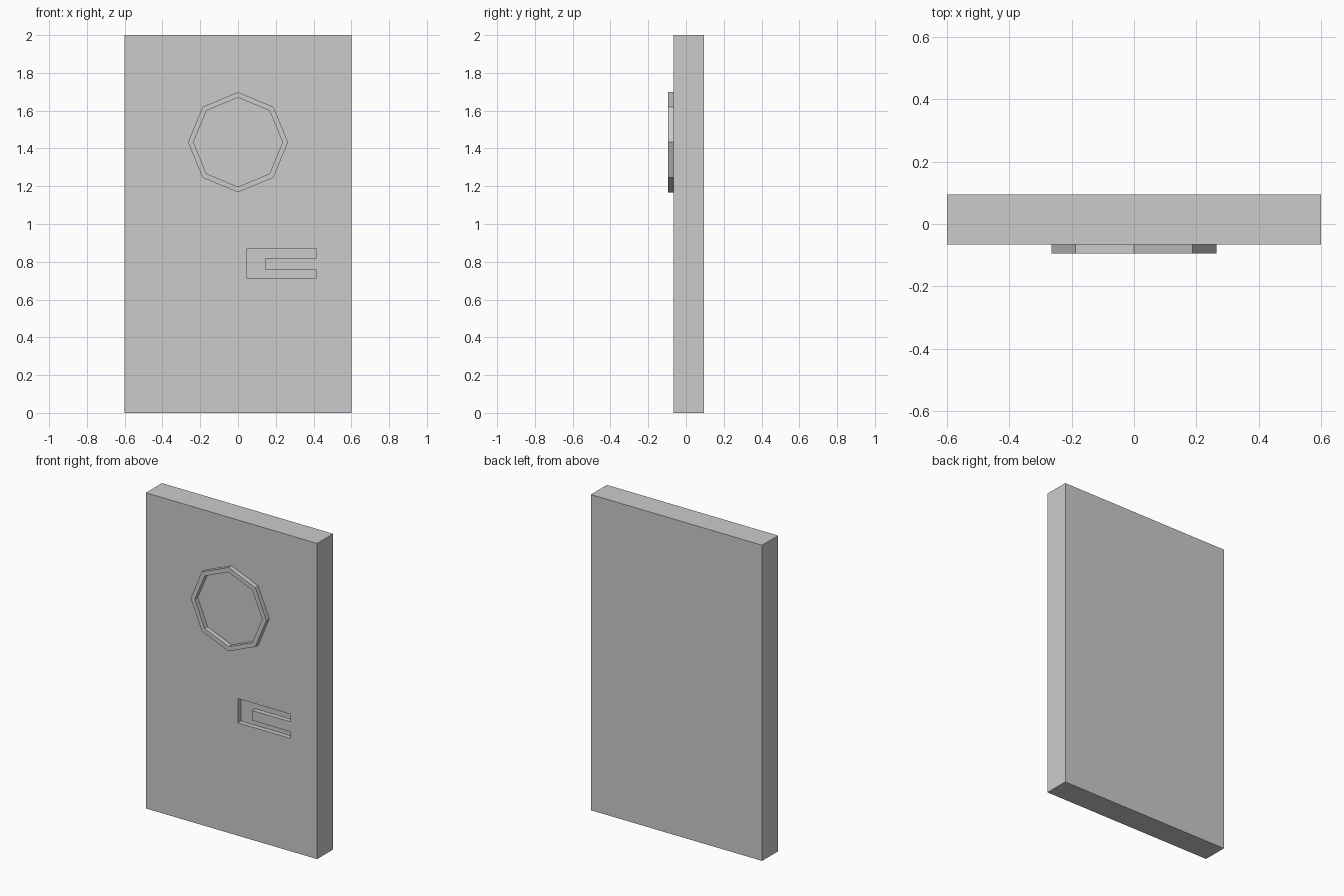
import bpy, bmesh, math

if "Cube" in bpy.data.objects:
    bpy.data.objects.remove(bpy.data.objects["Cube"])

FACE_Y, BACK_Y = -0.065, 0.095   # slab front and back
RAISE = 0.03                     # rim height and handle recess depth


def finish(name, bm):
    bmesh.ops.recalc_face_normals(bm, faces=bm.faces[:])
    mesh = bpy.data.meshes.new(name)
    bm.to_mesh(mesh)
    bm.free()
    ob = bpy.data.objects.new(name, mesh)
    bpy.context.collection.objects.link(ob)
    return ob


def prism(name, outline, y0, y1):
    """Extrude an x-z outline along y."""
    bm = bmesh.new()
    face = bm.faces.new([bm.verts.new((x, y0, z)) for x, z in outline])
    ext = bmesh.ops.extrude_face_region(bm, geom=[face])
    verts = [g for g in ext["geom"] if isinstance(g, bmesh.types.BMVert)]
    bmesh.ops.translate(bm, verts=verts, vec=(0, y1 - y0, 0))
    return finish(name, bm)


def ring(name, cz, r_out, r_in, sides, y0, y1):
    """Rectangular-section ring standing in the x-z plane."""
    bm = bmesh.new()
    loops = []
    for r, y in ((r_out, y0), (r_out, y1), (r_in, y1), (r_in, y0)):
        loops.append([bm.verts.new((r * math.sin(2 * math.pi * i / sides), y,
                                    cz + r * math.cos(2 * math.pi * i / sides)))
                      for i in range(sides)])
    for k in range(4):
        a, b = loops[k], loops[(k + 1) % 4]
        for i in range(sides):
            j = (i + 1) % sides
            bm.faces.new((a[i], a[j], b[j], b[i]))
    return finish(name, bm)


# Door slab
door = prism("door_slab", [(-0.6, 0), (0.6, 0), (0.6, 2), (-0.6, 2)], FACE_Y, BACK_Y)

# U-shaped handle recess, leaving the grip tongue flush with the door
recess = prism("handle_recess_cutter",
               [(0.045, 0.715), (0.415, 0.715), (0.415, 0.757), (0.145, 0.757),
                (0.145, 0.82), (0.415, 0.82), (0.415, 0.868), (0.045, 0.868)],
               FACE_Y - 0.05, FACE_Y + RAISE)
recess.hide_render = True
recess.hide_viewport = True
cut = door.modifiers.new("handle_recess", 'BOOLEAN')
cut.operation = 'DIFFERENCE'
cut.solver = 'EXACT'
cut.object = recess

# Octagonal porthole rim
ring("window_rim", 1.433, 0.265, 0.236, 8, FACE_Y - RAISE, FACE_Y)
